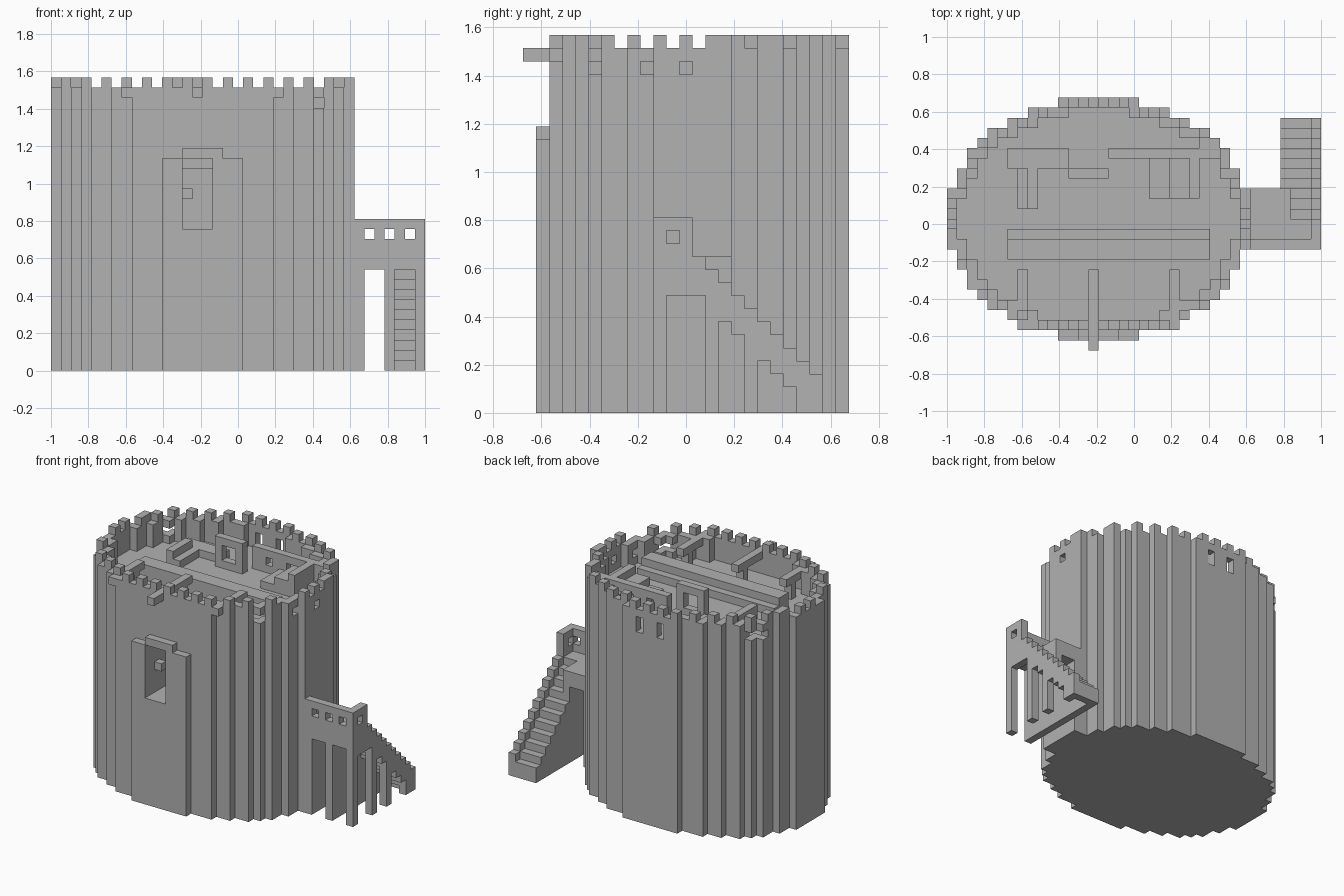
import bpy, bmesh
from mathutils import Vector

if "Cube" in bpy.data.objects:
    bpy.data.objects.remove(bpy.data.objects["Cube"])

UNIT = 2 / 37                                   # edge of one building block
ORIGIN = Vector((-1, -12.5 * UNIT, 0))
FLOOR, WALL_TOP = 25, 28                        # roof floor and parapet heights

stone = bpy.data.materials.new("grey_stone")
stone.use_nodes = True
stone.diffuse_color = (0.445, 0.445, 0.445, 1)
stone.node_tree.nodes["Principled BSDF"].inputs["Base Color"].default_value = stone.diffuse_color


def box(x0, x1, y0, y1, z0, z1):
    """Set of block cells filling a half-open range."""
    return {(x, y, z) for x in range(x0, x1) for y in range(y0, y1) for z in range(z0, z1)}


def build(name, cells):
    """Skin the outside of a set of cells and merge the flat faces."""
    bm = bmesh.new()
    verts = {}

    def vert(p):
        if p not in verts:
            verts[p] = bm.verts.new(ORIGIN + Vector(p) * UNIT)
        return verts[p]

    for cell in sorted(cells):
        for axis in range(3):
            for side in (0, 1):
                near = list(cell)
                near[axis] += 2 * side - 1
                if tuple(near) in cells:
                    continue
                u, v = (axis + 1) % 3, (axis + 2) % 3
                ring = []
                for du, dv in ((0, 0), (1, 0), (1, 1), (0, 1)):
                    p = list(cell)
                    p[axis] += side
                    p[u] += du
                    p[v] += dv
                    ring.append(vert(tuple(p)))
                bm.faces.new(ring if side else ring[::-1])
    bmesh.ops.dissolve_limit(bm, angle_limit=0.01, verts=bm.verts[:], edges=bm.edges[:])
    mesh = bpy.data.meshes.new(name)
    bm.to_mesh(mesh)
    bm.free()
    mesh.materials.append(stone)
    obj = bpy.data.objects.new(name, mesh)
    bpy.context.collection.objects.link(obj)
    return obj


# Stepped oval plan: each column runs from 26 - top to top
half = [16, 18, 20, 21, 22, 22, 23, 23, 24, 24, 24, 25, 25, 25, 25]
tops = half + half[::-1]
plan = {(x, y) for x, top in enumerate(tops) for y in range(26 - top, top)}
upper_plan = {(x, y) for x, y in plan if y > 1}

# Tower body with the projecting front bay and its window
tower = {(x, y, z) for x, y in plan for z in range(21)}
tower |= {(x, y, z) for x, y in upper_plan for z in range(21, FLOOR)}
tower |= box(13, 17, 1, 2, 21, 22)
tower -= box(13, 16, 1, 4, 14, 21)
tower -= box(13, 16, 4, 6, 14, 20)
tower |= box(13, 14, 3, 4, 17, 18)
build("tower_body", tower)

# Parapet with small openings, and alternating merlons on its outer edge
parapet, merlons = set(), set()
for x, y in upper_plan:
    sides = [(x + a, y + b) in upper_plan for a, b in ((1, 0), (-1, 0), (0, 1), (0, -1))]
    corners = [(x + a, y + b) in upper_plan for a in (1, -1) for b in (1, -1)]
    if all(sides) and all(corners):
        continue
    parapet |= box(x, x + 1, y, y + 1, FLOOR, WALL_TOP)
    if all(sides):
        continue
    faces_y = not (sides[2] and sides[3])
    if (x % 2 == 1) if faces_y else (y % 2 == 0):
        merlons.add((x, y, WALL_TOP))
for y in (9, 12):
    parapet -= box(27, 30, y, y + 1, 26, 27)
for x in (13, 16):
    parapet -= box(x, x + 1, 23, 25, 25, 27)
parapet -= box(24, 27, 5, 7, 26, 27)
parapet -= box(2, 4, 19, 21, 26, 27)
build("battlements", parapet | merlons)

# Beams lying over the front parapet
build("centre_beam", box(14, 15, 0, 8, 27, 28))
build("right_beam", box(7, 8, 2, 8, 27, 28))
build("left_beam", box(22, 23, 2, 8, 27, 28))
for name, x in (("centre_post", 14), ("right_post", 7), ("left_post", 22)):
    build(name, box(x, x + 1, 6, 7, FLOOR, 27))

# Ruined rooms on the roof
build("long_step", box(6, 26, 9, 11, FLOOR, 27) | box(6, 26, 11, 12, FLOOR, 26))
back_wall = box(16, 26, 19, 20, FLOOR, WALL_TOP)
for x in (18, 21, 24):
    back_wall -= box(x, x + 1, 19, 20, 26, 27)
build("room_back_wall", back_wall)
build("room_front_wall", box(12, 16, 17, 18, FLOOR, 29) - box(13, 15, 17, 18, 26, 28))
build("room_corner", box(6, 12, 18, 20, FLOOR, 26))
roof_steps = set()
for n in range(5):
    roof_steps |= box(20 + n, 21 + n, 15, 19, FLOOR, FLOOR + 1 + n // 2)
build("roof_steps", roof_steps)
side_steps = set()
for n in range(2):
    side_steps |= box(7 + n, 8 + n, 14, 18, FLOOR, 27 - n)
build("side_steps", side_steps)

# Landing beside the tower, with a pierced parapet
landing = box(30, 37, 10, 13, 10, 12) | box(30, 34, 13, 16, 10, 12)
landing |= box(30, 37, 10, 11, 12, 15) | box(36, 37, 10, 13, 12, 15)
for x in (31, 33, 35):
    landing -= box(x, x + 1, 10, 11, 13, 14)
landing -= box(36, 37, 11, 12, 13, 14)
landing |= box(30, 31, 10, 16, 0, 10)           # pier against the tower
landing |= box(33, 34, 10, 16, 0, 10)           # inner wall
landing |= box(36, 37, 10, 11, 0, 10) | box(36, 37, 11, 13, 9, 10)

# Outer stair: treads, raised rail, inner wall and arcaded outer wall
stair = set()
for y in range(13, 23):
    tread = 24 - y
    under = max(0, tread - 2)
    first = 33 if y >= 16 else 34
    stair |= box(first, 37, y, y + 1, under, tread)
    stair |= box(36, 37, y, y + 1, tread, tread + 1)
    if y >= 16:
        stair |= box(33, 34, y, y + 1, 0, tread)
    if y in (14, 17, 21, 22):
        stair |= box(36, 37, y, y + 1, 0, tread)
build("landing_and_stair", landing | stair)
